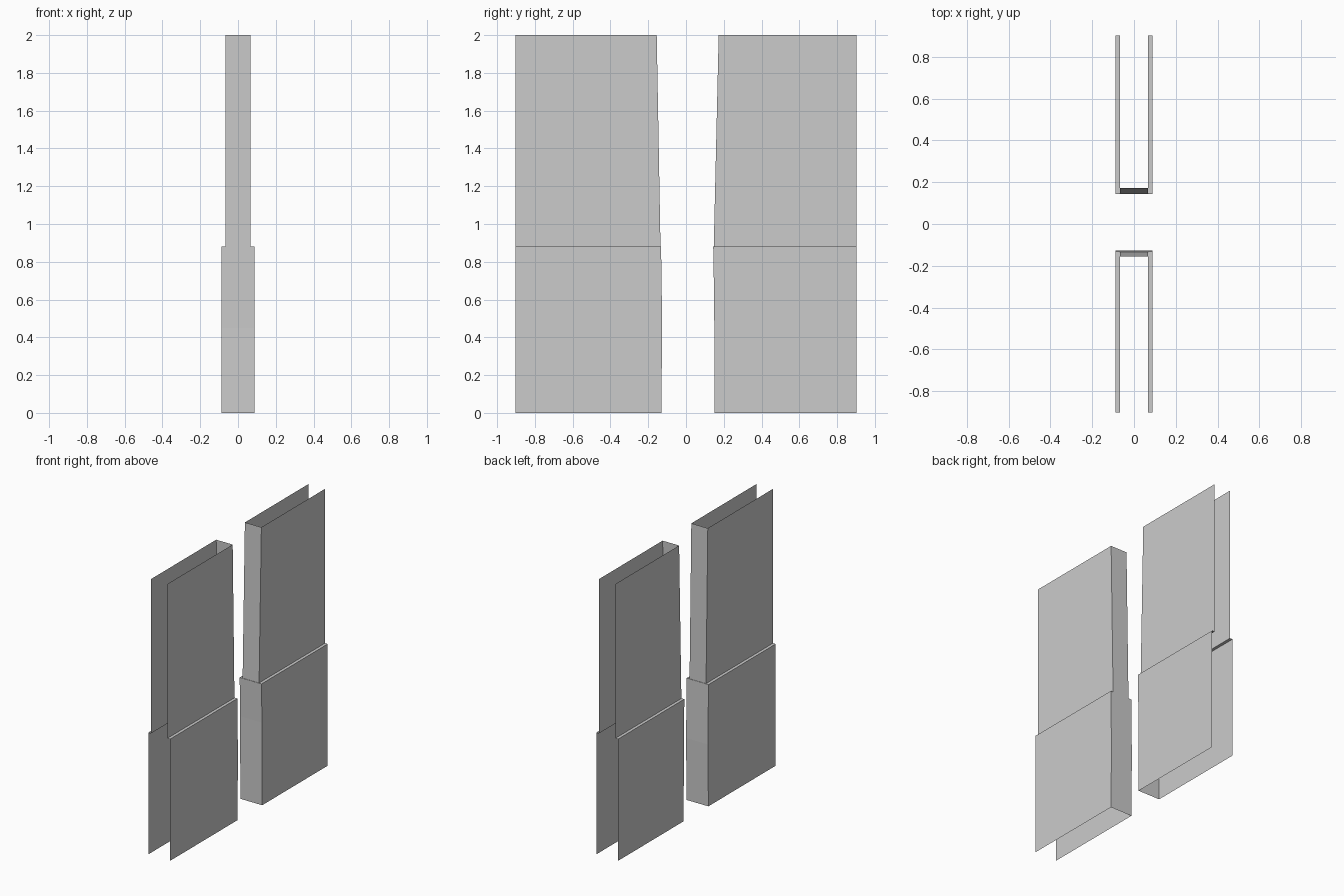
import bpy, bmesh

if "Cube" in bpy.data.objects:
    bpy.data.objects.remove(bpy.data.objects["Cube"])

FAR = 0.902            # open outer end of each wall
W_LOW, W_UP = 0.0875, 0.066
Z_LEDGE, Z_TOP = 0.882, 2.0


def wall(name, side, sections):
    """Loft an open U-shaped sheet through (z, half width, inner end y)."""
    bm = bmesh.new()
    rings = []
    for z, w, end in sections:
        w *= side      # keeps normals facing outward on both walls
        pts = [(-w, side * FAR), (-w, end), (w, end), (w, side * FAR)]
        rings.append([bm.verts.new((x, y, z)) for x, y in pts])
    for lo, hi in zip(rings, rings[1:]):
        for i in range(3):
            bm.faces.new((lo[i], lo[i + 1], hi[i + 1], hi[i]))
    mesh = bpy.data.meshes.new(name)
    bm.to_mesh(mesh)
    bm.free()
    obj = bpy.data.objects.new(name, mesh)
    bpy.context.collection.objects.link(obj)
    return obj


# Front wall: wide base, small ledge, narrower leaning upper part
wall("front_wall", -1, [
    (0, W_LOW, -0.131), (0.45, W_LOW, -0.126), (Z_LEDGE, W_LOW, -0.132),
    (Z_LEDGE, W_UP, -0.135), (Z_TOP, W_UP, -0.155)])

# Back wall: same construction on the other side of the gap
wall("back_wall", 1, [
    (0, W_LOW, 0.152), (0.6, W_LOW, 0.149), (Z_LEDGE, W_LOW, 0.144),
    (Z_LEDGE, W_UP, 0.147), (Z_TOP, W_UP, 0.173)])
